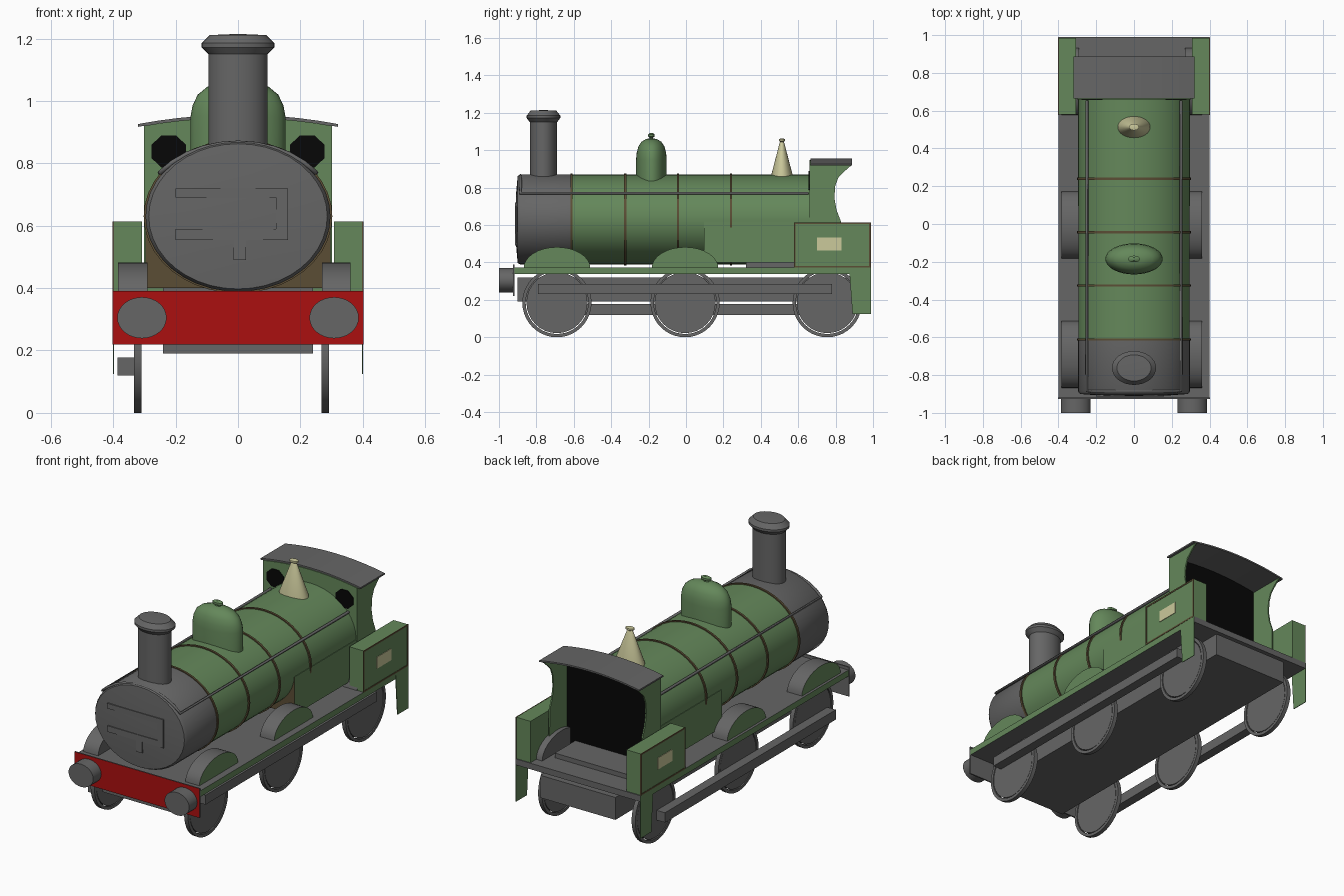
import bpy, bmesh, math
from mathutils import Vector

if "Cube" in bpy.data.objects:
    bpy.data.objects.remove(bpy.data.objects["Cube"])


def material(name, rgb):
    m = bpy.data.materials.new(name)
    m.diffuse_color = (*rgb, 1)
    m.use_nodes = True
    m.node_tree.nodes["Principled BSDF"].inputs["Base Color"].default_value = m.diffuse_color
    return m


GREEN = material("green paint", (0.128, 0.245, 0.103))
GREY = material("dark grey metal", (0.132, 0.132, 0.132))
RED = material("red paint", (0.41, 0.005, 0.005))
CREAM = material("cream brass", (0.60, 0.585, 0.33))
BROWN = material("brown lining", (0.105, 0.075, 0.035))
BLACK = material("black interior", (0.002, 0.002, 0.002))


def finish(name, bm, mats, rule=None, smooth=False):
    """Turn a bmesh into an object; rule(normal, centre) gives a material index."""
    bmesh.ops.remove_doubles(bm, verts=bm.verts, dist=1e-5)
    bmesh.ops.recalc_face_normals(bm, faces=bm.faces)
    bm.normal_update()
    if rule:
        for f in bm.faces:
            f.material_index = int(rule(f.normal, f.calc_center_median()))
    me = bpy.data.meshes.new(name)
    bm.to_mesh(me)
    bm.free()
    for m in mats:
        me.materials.append(m)
    ob = bpy.data.objects.new(name, me)
    bpy.context.collection.objects.link(ob)
    if smooth:
        bpy.ops.object.select_all(action='DESELECT')
        ob.select_set(True)
        bpy.context.view_layer.objects.active = ob
        bpy.ops.object.shade_smooth_by_angle(angle=math.radians(35))
    return ob


def place(axis, u, v, t):
    return Vector({'x': (t, u, v), 'y': (u, t, v), 'z': (u, v, t)}[axis])


def lathe(name, profile, axis, centre, radii, mat, segs=32):
    """Spin (radius factor, position along axis) into an elliptical solid."""
    bm = bmesh.new()
    rings = []
    for r, t in profile:
        rings.append([bm.verts.new(place(
            axis, centre[0] + radii[0] * r * math.cos(math.tau * i / segs),
            centre[1] + radii[1] * r * math.sin(math.tau * i / segs), t)) for i in range(segs)])
    for a, b in zip(rings, rings[1:]):
        for i in range(segs):
            j = (i + 1) % segs
            bm.faces.new((a[i], a[j], b[j], b[i]))
    bmesh.ops.dissolve_degenerate(bm, edges=bm.edges, dist=1e-6)
    return finish(name, bm, [mat], smooth=True)


def prism(name, pts, axis, t0, t1, mats, rule=None, smooth=False):
    """Extrude a flat outline along an axis."""
    bm = bmesh.new()
    a = [bm.verts.new(place(axis, u, v, t0)) for u, v in pts]
    b = [bm.verts.new(place(axis, u, v, t1)) for u, v in pts]
    bm.faces.new(a)
    bm.faces.new(b[::-1])
    for i in range(len(pts)):
        j = (i + 1) % len(pts)
        bm.faces.new((a[i], a[j], b[j], b[i]))
    return finish(name, bm, mats, rule, smooth)


def box(name, x, y, z, mats, rule=None):
    pts = [(x[0], y[0]), (x[1], y[0]), (x[1], y[1]), (x[0], y[1])]
    return prism(name, pts, 'z', z[0], z[1], mats, rule)


def disc(a, b):
    return [(0, a), (1, a), (1, b), (0, b)]


BOILER = ((0, 0.63), (0.295, 0.24))

# Chassis, running board and buffer beam
box("frame", (-0.24, 0.24), (-0.9, 0.99), (0.19, 0.32), [GREY])
box("running_board", (-0.4, 0.4), (-0.92, 0.99), (0.338, 0.373), [GREY, GREEN],
    lambda n, c: abs(n.x) > 0.5)
box("cab_floor", (-0.24, 0.24), (0.32, 0.86), (0.37, 0.40), [GREY])
box("buffer_beam", (-0.402, 0.402), (-0.926, -0.918), (0.22, 0.39), [GREY, RED],
    lambda n, c: n.y < -0.5)
for s in (-1, 1):
    lathe("buffer", disc(-0.92, -1.0), 'y', (s * 0.308, 0.305), (0.079, 0.066), GREY)

# Wheels with separate tyres, and splashers above them
for y in (-0.69, -0.005, 0.755):
    for x0 in (-0.333, 0.267):
        x1 = x0 + 0.024
        lathe("wheel_disc", disc(x0 + 0.002, x1 - 0.002), 'x', (y, 0.185), (0.163, 0.163), GREY)
        lathe("wheel_tyre", [(0.905, x0), (1, x0), (1, x1), (0.905, x1), (0.905, x0)],
              'x', (y, 0.185), (0.185, 0.185), GREY, 40)
    arch = [(y + 0.178 * math.cos(math.pi * i / 16), 0.37 + 0.112 * math.sin(math.pi * i / 16))
            for i in range(17)]
    for x0, x1, s in ((-0.385, -0.29, -1), (0.27, 0.36, 1)):
        prism("splasher", arch, 'x', x0, x1, [GREY, GREEN],
              lambda n, c, s=s: n.x * s > 0.9, True)

# Coupling rods, a quarter turn apart
box("right_coupling_rod", (0.291, 0.345), (-0.79, 0.78), (0.23, 0.285), [GREY])
box("left_coupling_rod", (-0.387, -0.333), (-0.82, 0.745), (0.12, 0.177), [GREY])

# Boiler, smokebox, bands and firebox
lathe("boiler", disc(-0.61, 0.665), 'y', *BOILER, GREEN, 40)
lathe("smokebox", [(0, -0.61), (1.005, -0.61), (1.005, -0.885), (0.97, -0.9), (0.6, -0.908),
                   (0, -0.912)], 'y', *BOILER, GREY, 40)
for y in (-0.612, -0.325, -0.043, 0.24):
    lathe("boiler_band", [(0.98, y - 0.006), (1.025, y - 0.006), (1.025, y + 0.006),
                          (0.98, y + 0.006), (0.98, y - 0.006)], 'y', *BOILER, BROWN, 40)
box("firebox", (-0.297, 0.297), (0.095, 0.665), (0.40, 0.62), [GREEN, BROWN],
    lambda n, c: n.y < -0.5)

# Smokebox door straps and handle
for z0, z1 in ((0.69, 0.72), (0.555, 0.59)):
    box("door_strap", (-0.2, 0.16), (-0.914, -0.89), (z0, z1), [GREY])
box("door_bar", (0.122, 0.16), (-0.914, -0.89), (0.59, 0.69), [GREY])
box("door_handle", (-0.015, 0.025), (-0.914, -0.89), (0.49, 0.555), [GREY])

# Handrail along both sides and around the smokebox front
t0 = 0.64
arc = [(t0 + (math.pi - 2 * t0) * i / 10) for i in range(11)]
path = [(0.25, 0.655, 0.77)]
path += [(0.31 * math.cos(t), -0.885, 0.63 + 0.235 * math.sin(t)) for t in arc]
path += [(-0.25, 0.655, 0.77)]
cu = bpy.data.curves.new("handrail", 'CURVE')
cu.dimensions = '3D'
cu.bevel_depth = 0.008
cu.bevel_resolution = 1
cu.use_fill_caps = True
sp = cu.splines.new('POLY')
sp.points.add(len(path) - 1)
for p, co in zip(sp.points, path):
    p.co = (*co, 1)
cu.materials.append(GREY)
bpy.context.collection.objects.link(bpy.data.objects.new("handrail", cu))

# Chimney, steam dome and safety valve
lathe("chimney", [(0, 0.83), (1, 0.83), (1, 1.15), (1.23, 1.172), (1.23, 1.185), (0.95, 1.211),
                  (0, 1.215)], 'z', (0, -0.762), (0.095, 0.073), GREY)
lathe("steam_dome", [(0, 0.8), (1, 0.8), (1, 0.95), (0.96, 0.985), (0.85, 1.02), (0.65, 1.045),
                     (0.35, 1.06), (0.12, 1.063), (0.12, 1.068), (0.21, 1.073), (0.21, 1.085),
                     (0.1, 1.092), (0, 1.092)], 'z', (0, -0.185), (0.152, 0.082), GREEN)
lathe("safety_valve", [(0, 0.83), (1, 0.83), (1, 0.868), (0.24, 1.035), (0.18, 1.045),
                       (0.3, 1.05), (0.3, 1.06), (0, 1.064)], 'z', (0, 0.513), (0.086, 0.057), CREAM)


# Cab: front sheet, side sheets, roof, windows
def roof_z(x):
    return 0.947 - 0.03 * (x / 0.32) ** 2


xs = [-1 + i / 5 for i in range(11)]
front = [(0.302 * k, roof_z(0.302 * k)) for k in xs] + [(0.302, 0.37), (-0.302, 0.37)]
prism("cab_front", front, 'y', 0.66, 0.672, [GREEN, BLACK], lambda n, c: n.y > 0.5)
roof = [(0.32 * k, roof_z(0.32 * k)) for k in xs]
roof += [(x, z + 0.009) for x, z in reversed(roof)]
prism("cab_roof", roof, 'y', 0.665, 0.888, [GREY], smooth=True)
side = [(0.662, 0.37), (0.83, 0.37), (0.828, 0.62), (0.805, 0.68), (0.793, 0.745), (0.798, 0.81),
        (0.815, 0.855), (0.845, 0.885), (0.885, 0.92), (0.662, 0.92)]
for s in (-1, 1):
    prism("cab_side", side, 'x', s * 0.294, s * 0.302, [GREEN])
    window = [(s * 0.222 + 0.06 * math.cos(math.tau * (i + 0.5) / 8),
               0.838 + 0.056 * math.sin(math.tau * (i + 0.5) / 8)) for i in range(8)]
    prism("cab_window", window, 'y', 0.656, 0.661, [BLACK])

# Side bunkers with lining, plate and rear steps
for s in (-1, 1):
    def slab(name, y, z, depth, mat, s=s):
        box(name, sorted((s * 0.398, s * (0.4 + depth))), y, z, [mat])

    box("bunker", sorted((s * 0.308, s * 0.4)), (0.58, 0.985), (0.37, 0.613), [GREEN])
    for z in (0.372, 0.605):
        slab("bunker_lining", (0.577, 0.988), (z, z + 0.009), 0.002, BROWN)
    for y in (0.577, 0.979):
        slab("bunker_lining", (y, y + 0.009), (0.372, 0.614), 0.002, BROWN)
    slab("bunker_plate", (0.70, 0.832), (0.465, 0.532), 0.003, CREAM)
    step = [(0.872, 0.372), (0.99, 0.372), (0.99, 0.125), (0.89, 0.125)]
    prism("rear_step", step, 'x', s * 0.397, s * 0.401, [GREEN])
